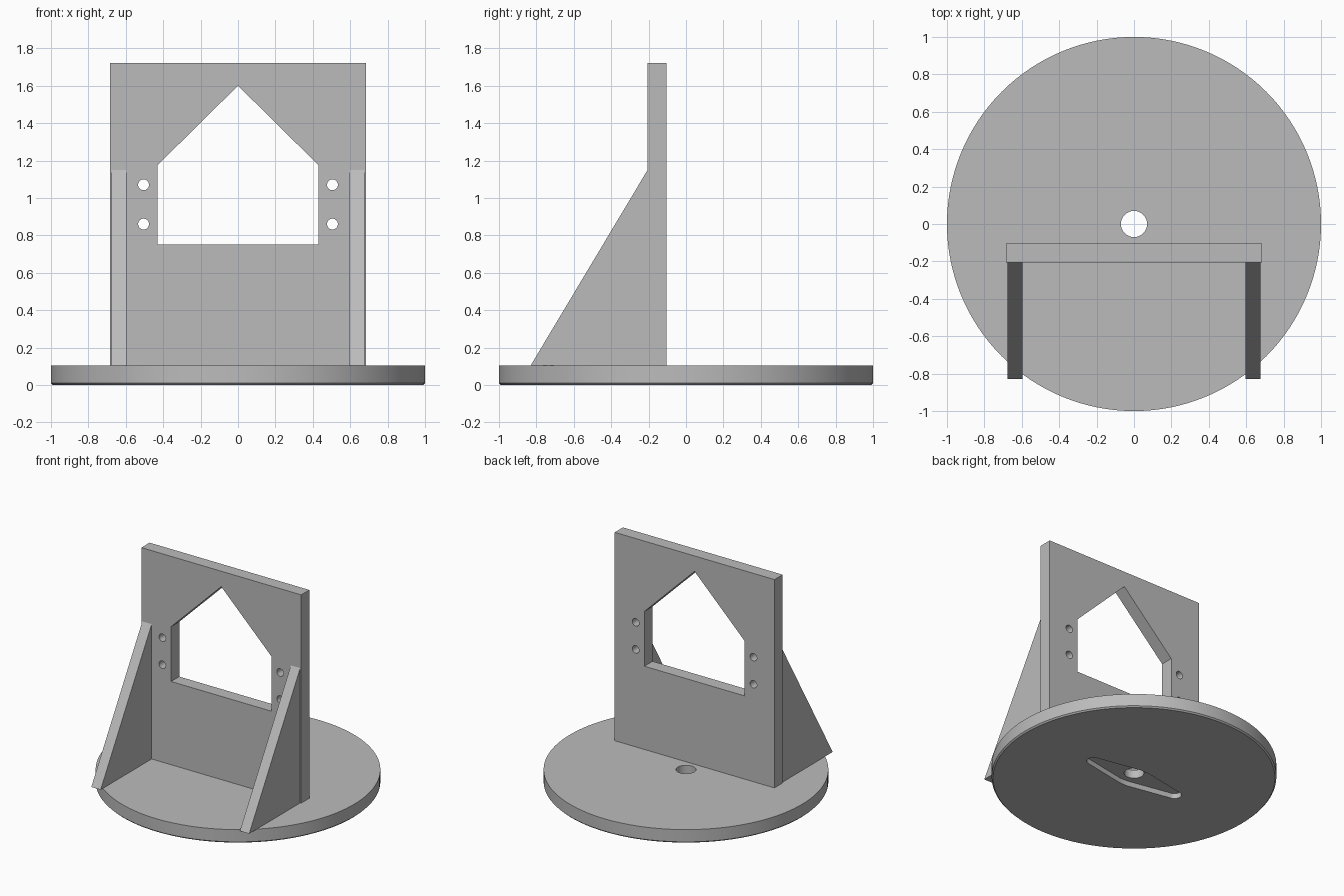
import bpy
import bmesh
from math import cos, sin, pi, radians
from mathutils import Vector

if "Cube" in bpy.data.objects:
    bpy.data.objects.remove(bpy.data.objects["Cube"], do_unlink=True)

# Single plain grey
grey = bpy.data.materials.new("plain grey")
grey.use_nodes = True
grey.diffuse_color = (0.5, 0.5, 0.5, 1)
grey.node_tree.nodes["Principled BSDF"].inputs["Base Color"].default_value = (0.5, 0.5, 0.5, 1)


def prism(name, profile, to_world, start, end):
    """Extrude a closed 2D profile between two depths."""
    bm = bmesh.new()
    rings = [[bm.verts.new(to_world(u, v, d)) for u, v in profile] for d in (start, end)]
    bm.faces.new(rings[0])
    bm.faces.new(rings[1])
    n = len(profile)
    for i in range(n):
        j = (i + 1) % n
        bm.faces.new((rings[0][i], rings[0][j], rings[1][j], rings[1][i]))
    bmesh.ops.recalc_face_normals(bm, faces=bm.faces)
    mesh = bpy.data.meshes.new(name)
    bm.to_mesh(mesh)
    bm.free()
    mesh.materials.append(grey)
    obj = bpy.data.objects.new(name, mesh)
    bpy.context.collection.objects.link(obj)
    return obj


def along_x(u, v, d):
    return Vector((d, u, v))


def along_y(u, v, d):
    return Vector((u, d, v))


def along_z(u, v, d):
    return Vector((u, v, d))


def arc(cx, cy, r, a0=0, a1=2 * pi, n=32, closed=True):
    steps = n if closed else n - 1
    return [(cx + r * cos(a0 + (a1 - a0) * i / steps),
             cy + r * sin(a0 + (a1 - a0) * i / steps)) for i in range(n)]


def apply_modifier(obj, mod):
    bpy.ops.object.select_all(action='DESELECT')
    bpy.context.view_layer.objects.active = obj
    obj.select_set(True)
    bpy.ops.object.modifier_apply(modifier=mod.name)


def cut(obj, cutter):
    cutter.hide_render = True
    mod = obj.modifiers.new("cut", 'BOOLEAN')
    mod.operation = 'DIFFERENCE'
    mod.solver = 'EXACT'
    mod.object = cutter
    apply_modifier(obj, mod)
    bpy.data.objects.remove(cutter, do_unlink=True)


def smooth(obj):
    bpy.ops.object.select_all(action='DESELECT')
    bpy.context.view_layer.objects.active = obj
    obj.select_set(True)
    bpy.ops.object.shade_smooth_by_angle(angle=radians(30))


BASE_TOP = 0.105
WALL_FRONT, WALL_BACK = -0.205, -0.105

# Round base with a small chamfer on its lower rim
base = prism("round_base", arc(0, 0, 1, n=128), along_z, 0, BASE_TOP)
bm = bmesh.new()
bm.from_mesh(base.data)
rim = [e for e in bm.edges if all(v.co.z < 0.001 for v in e.verts)]
bmesh.ops.bevel(bm, geom=rim, offset=0.01, segments=1, affect='EDGES')
bm.to_mesh(base.data)
bm.free()

# Tapered arm recess underneath, then the centre hole
recess = (arc(0.37, 0, 0.05, -pi / 2, pi / 2, 13, False)
          + [(0.03, 0.115), (-0.03, 0.115)]
          + arc(-0.37, 0, 0.05, pi / 2, 3 * pi / 2, 13, False)
          + [(-0.03, -0.115), (0.03, -0.115)])
cut(base, prism("recess_cutter", recess, along_z, -0.05, 0.04))
cut(base, prism("hole_cutter", arc(0, 0, 0.07, n=48), along_z, -0.1, 0.3))
smooth(base)

# Upright wall with a house-shaped opening and four screw holes
wall = prism("upright_wall", [(-0.685, BASE_TOP), (0.685, BASE_TOP), (0.685, 1.72), (-0.685, 1.72)],
             along_y, WALL_FRONT, WALL_BACK)
opening = [(-0.43, 0.75), (0.43, 0.75), (0.43, 1.175), (0, 1.6), (-0.43, 1.175)]
cut(wall, prism("opening_cutter", opening, along_y, -0.4, 0.1))
for side in (-1, 1):
    for z in (0.86, 1.07):
        cut(wall, prism("screw_cutter", arc(side * 0.505, z, 0.029), along_y, -0.4, 0.1))
smooth(wall)

# Triangular braces in front of the wall
brace = [(-0.83, BASE_TOP), (WALL_FRONT, BASE_TOP), (WALL_FRONT, 1.15)]
for side, label in ((1, "left"), (-1, "right")):
    prism(label + "_brace", brace, along_x, side * 0.597, side * 0.677)
